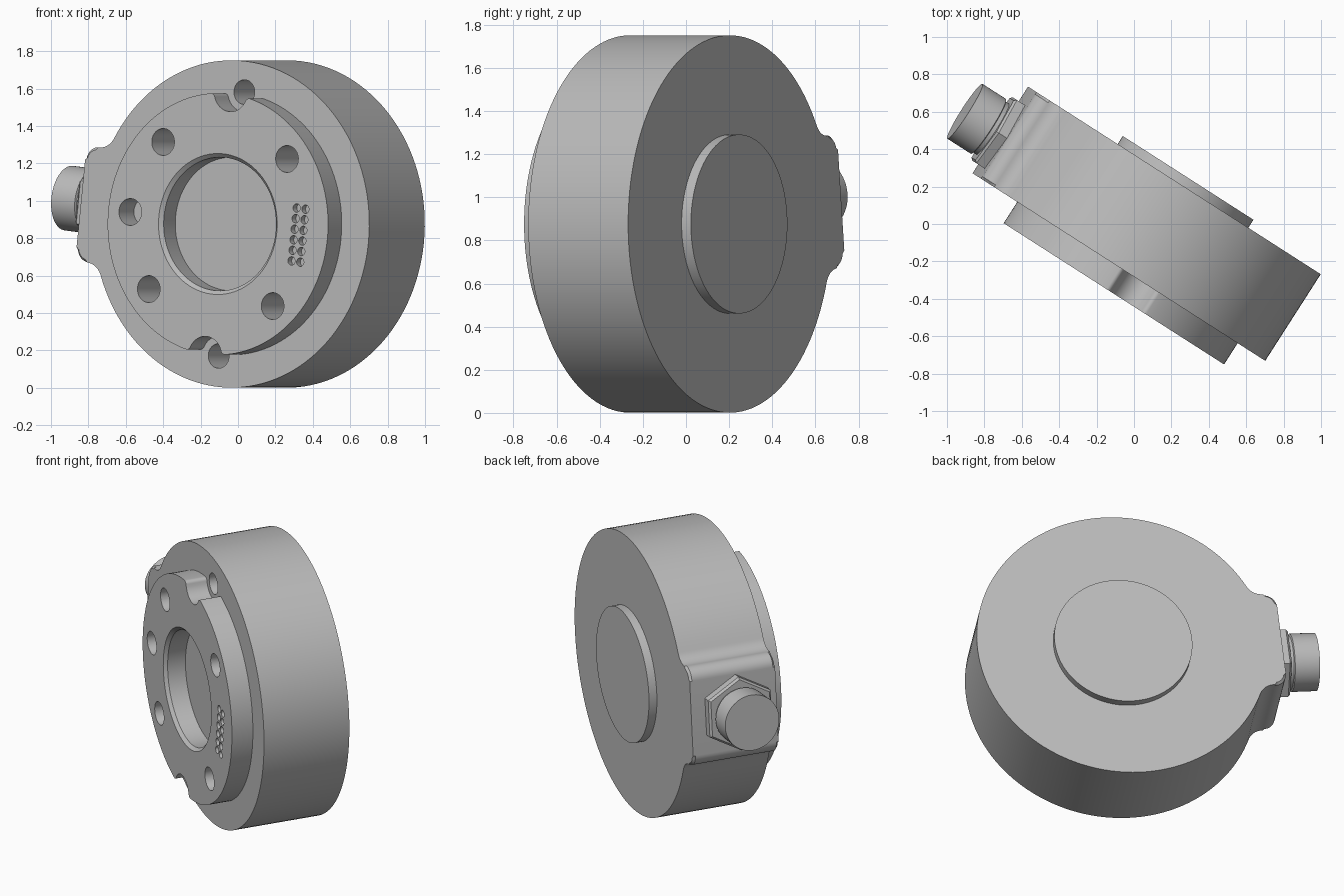
import bpy, bmesh
from math import sin, cos, pi, radians, atan2, acos, hypot
from mathutils import Matrix

if "Cube" in bpy.data.objects:
    bpy.data.objects.remove(bpy.data.objects["Cube"])

grey = bpy.data.materials.new("plain grey")
grey.use_nodes = True
grey.diffuse_color = (0.5, 0.5, 0.5, 1)
grey.node_tree.nodes["Principled BSDF"].inputs["Base Color"].default_value = (0.5, 0.5, 0.5, 1)

# The disc axis is local y; this turns and lifts the whole unit into place
PLACE = (Matrix.Translation((0.093, -0.06, 0.876))
         @ Matrix.Rotation(radians(-32.65), 4, "Z")
         @ Matrix.Rotation(radians(6.6), 4, "Y"))
# Axis y turned to point out of the side boss
SIDE = Matrix.Translation((0, 0.02, 0)) @ Matrix.Rotation(pi / 2, 4, "Z")

BODY_R, FRONT, BACK = 0.875, -0.237, 0.313
FLANGE_R, FLANGE_FRONT = 0.70, -0.372


def finish(bm, name, matrix=Matrix()):
    bmesh.ops.recalc_face_normals(bm, faces=bm.faces)
    bm.transform(PLACE @ matrix)
    mesh = bpy.data.meshes.new(name)
    bm.to_mesh(mesh)
    bm.free()
    mesh.materials.append(grey)
    obj = bpy.data.objects.new(name, mesh)
    bpy.context.scene.collection.objects.link(obj)
    return obj


def add_tube(bm, rings, sides=96, cx=0, cz=0, phase=0):
    """Closed stack of rings given as (radius, y)."""
    loops = [[bm.verts.new((cx + r * cos(phase + 2 * pi * i / sides), y,
                            cz + r * sin(phase + 2 * pi * i / sides)))
              for i in range(sides)] for r, y in rings]
    for a, b in zip(loops, loops[1:]):
        for i in range(sides):
            j = (i + 1) % sides
            bm.faces.new((a[i], a[j], b[j], b[i]))
    bm.faces.new(loops[0])
    bm.faces.new(loops[-1])


def tube(name, rings, matrix=Matrix(), **kw):
    bm = bmesh.new()
    add_tube(bm, rings, **kw)
    return finish(bm, name, matrix)


def prism(name, outline, y0, y1, chamfer, ends):
    """Extruded outline, chamfered along the rim at the given y ends."""
    bm = bmesh.new()
    a = [bm.verts.new((x, y0, z)) for x, z in outline]
    b = [bm.verts.new((x, y1, z)) for x, z in outline]
    n = len(a)
    bm.faces.new(a)
    bm.faces.new(b)
    for i in range(n):
        j = (i + 1) % n
        bm.faces.new((a[i], a[j], b[j], b[i]))
    rims = [e for e in bm.edges
            if any(all(abs(v.co.y - y) < 1e-5 for v in e.verts) for y in ends)]
    bmesh.ops.bevel(bm, geom=rims, offset=chamfer, segments=1, affect="EDGES")
    return finish(bm, name)


def arc(cx, cz, r, a0, a1, n):
    return [(cx + r * cos(a0 + (a1 - a0) * i / n), cz + r * sin(a0 + (a1 - a0) * i / n))
            for i in range(n + 1)]


def cut(obj, cutter):
    mod = obj.modifiers.new("cut", "BOOLEAN")
    mod.operation, mod.solver, mod.object = "DIFFERENCE", "EXACT", cutter
    bpy.context.view_layer.update()
    result = bpy.data.meshes.new_from_object(
        obj.evaluated_get(bpy.context.evaluated_depsgraph_get()))
    obj.modifiers.clear()
    obj.data = result
    bpy.data.objects.remove(cutter)


# Body: a disc blended into a squared boss on one side
HALF, FILLET, CORNER, FLAT = 0.31, 0.10, 0.075, -0.963
fz = HALF + FILLET
fx = -((BODY_R + FILLET) ** 2 - fz ** 2) ** 0.5
blend = atan2(fz, -fx)
upper = (arc(fx, fz, FILLET, -blend, -pi / 2, 10)[1:]
         + arc(FLAT + CORNER, HALF - CORNER, CORNER, pi / 2, pi, 8))
lower = [(x, -z) for x, z in reversed(upper)]
disc = arc(0, 0, BODY_R, blend - pi, pi - blend, 110)
body = prism("body", disc + upper + lower[:-1] + [lower[-1]], FRONT, BACK, 0.014, (FRONT, BACK))

# Flange: a raised disc with two round notches, top and bottom
NOTCH_D, NOTCH_R, LIP = 0.71, 0.105, 0.025
da, db = FLANGE_R - LIP, NOTCH_R + LIP
t = acos((NOTCH_D ** 2 + da ** 2 - db ** 2) / (2 * NOTCH_D * da))
lx, lz = da * sin(t), da * cos(t)
g = atan2(lz - NOTCH_D, lx)
half = arc(0, 0, FLANGE_R, -pi / 2 + t, pi / 2 - t, 56)
half += arc(lx, lz, LIP, pi / 2 - t, pi + g, 8)[1:]
half += arc(0, NOTCH_D, NOTCH_R, g, -pi - g, 16)[1:]
half += arc(-lx, lz, LIP, -g, pi / 2 + t - 2 * pi + 2 * pi, 8)[1:-1]
flange = prism("flange", half + [(-x, -z) for x, z in half],
               FLANGE_FRONT, FRONT + 0.005, 0.014, (FLANGE_FRONT,))


# Holes: screw circle, locating hole, pin contacts and the centre bore
def screw_holes():
    bm = bmesh.new()
    for deg in (45, 135, 180, 225, 315):
        a = radians(deg)
        end = -0.224 if deg == 180 else 0.05
        add_tube(bm, [(0.072, -0.45), (0.072, end)], 32, 0.56 * cos(a), 0.56 * sin(a))
    for side in (-1, 1):
        add_tube(bm, [(0.066, -0.45), (0.066, 0.05)], 32, 0, NOTCH_D * side)
    return finish(bm, "hole_cutter")


cut(body, screw_holes())
cut(flange, screw_holes())
bm = bmesh.new()
for x in (0.487, 0.543):
    for row in range(6):
        add_tube(bm, [(0.023, -0.45), (0.023, -0.335)], 16, x, (row - 2.5) * 0.057)
add_tube(bm, [(0.377, -0.45), (0.377, FLANGE_FRONT), (0.357, FLANGE_FRONT + 0.02), (0.357, -0.2)])
cut(flange, finish(bm, "bore_cutter"))

# Raised round cover on the back
back_cover = tube("back_cover", [(0.415, BACK - 0.01), (0.415, 0.364)])

# Side connector: hexagonal nut, neck and round plug
nut = tube("connector_nut", [(0.232, 0.95), (0.232, 1.015), (0.218, 1.028)],
           SIDE, sides=6, phase=pi / 6)
plug = tube("connector_plug", [(0.162, 1.02), (0.162, 1.05), (0.174, 1.055), (0.174, 1.205)],
            SIDE, sides=64)

# Smooth round walls, crisp edges
bpy.ops.object.select_all(action="DESELECT")
for obj in (body, flange, back_cover, nut, plug):
    obj.select_set(True)
bpy.context.view_layer.objects.active = body
bpy.ops.object.shade_smooth_by_angle(angle=radians(28))
